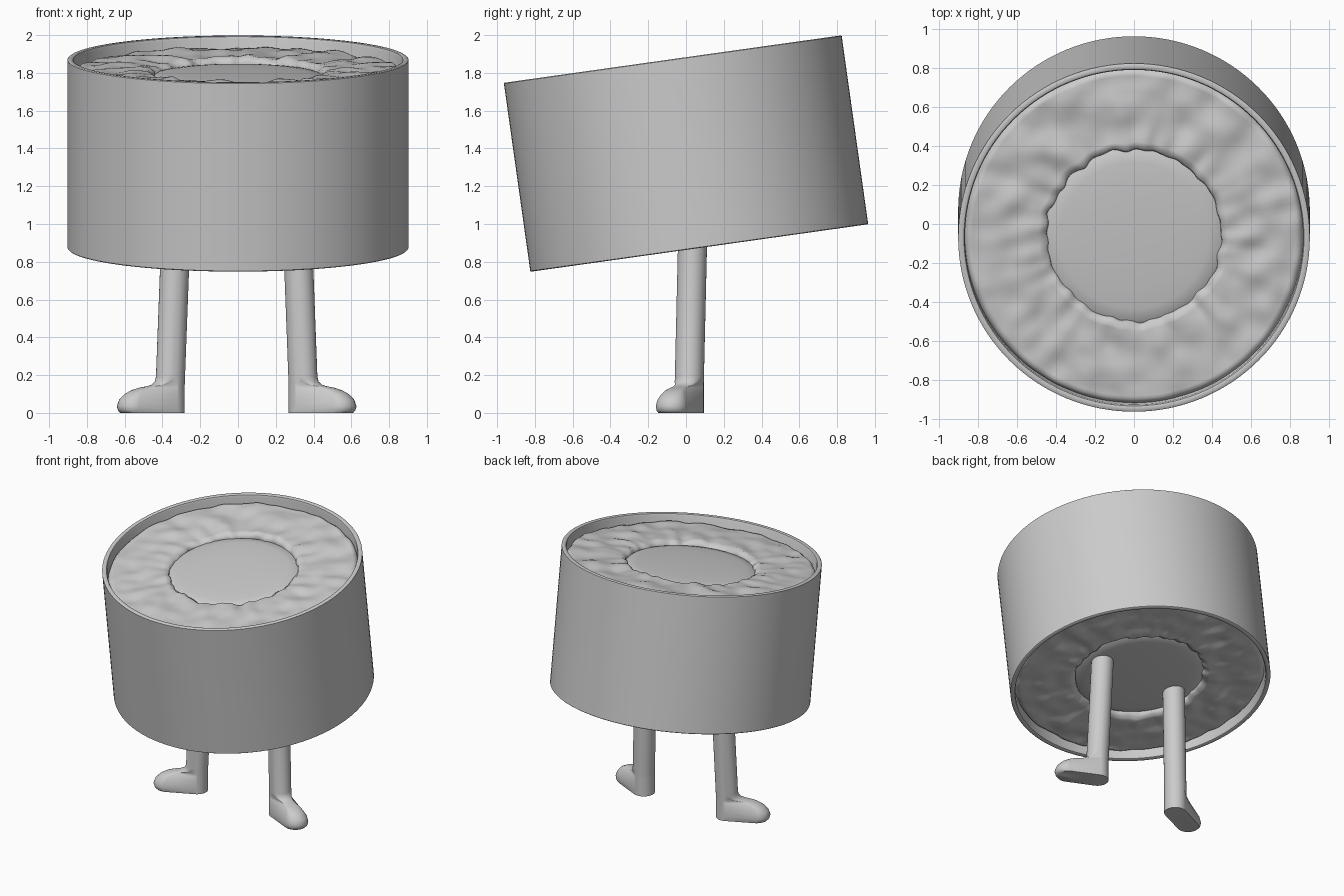
import bpy, bmesh
from math import sin, cos, pi, radians
from mathutils import Matrix, Vector, noise

if "Cube" in bpy.data.objects:
    bpy.data.objects.remove(bpy.data.objects["Cube"])

TILT = Matrix.Translation((0, 0, 1.373)) @ Matrix.Rotation(radians(8), 4, 'X')


def loft(name, rings, closed=False, matrix=None, angle=40):
    """Skin a list of equal-length point rings; cap the ends or close the loop."""
    bm = bmesh.new()
    rows = [[bm.verts.new(p) for p in ring] for ring in rings]
    n = len(rows[0])
    pairs = list(zip(rows, rows[1:])) + ([(rows[-1], rows[0])] if closed else [])
    for a, b in pairs:
        for i in range(n):
            j = (i + 1) % n
            bm.faces.new((a[i], a[j], b[j], b[i]))
    if not closed:
        bm.faces.new(rows[0])
        bm.faces.new(rows[-1])
    bmesh.ops.recalc_face_normals(bm, faces=bm.faces)
    if matrix:
        bm.transform(matrix)
    me = bpy.data.meshes.new(name)
    bm.to_mesh(me)
    bm.free()
    ob = bpy.data.objects.new(name, me)
    bpy.context.collection.objects.link(ob)
    bpy.ops.object.select_all(action='DESELECT')
    ob.select_set(True)
    bpy.context.view_layer.objects.active = ob
    bpy.ops.object.shade_smooth_by_angle(angle=radians(angle))
    return ob


def circle(r, z, n):
    return [Vector((r * cos(2 * pi * i / n), r * sin(2 * pi * i / n), z)) for i in range(n)]


# Wrapper: thin open tube with softened rims
half = [(0.868, 0.49), (0.873, 0.502), (0.880, 0.505), (0.898, 0.505), (0.903, 0.501)]
profile = half + [(r, -z) for r, z in reversed(half)]
loft("wrapper", [circle(r, z, 128) for r, z in profile], True, TILT)

# Rice: lumpy ring, displaced with radially stretched noise
R_IN, R_OUT, STEPS = 0.445, 0.868, 26
top = [(R_IN, 0.36), (R_IN, 0.41), (R_IN + 0.004, 0.432)]
for k in range(STEPS + 1):
    r = R_IN + 0.014 + (R_OUT - R_IN - 0.022) * k / STEPS
    top.append((r, 0.450 - 0.012 * (k == 0) - 0.014 * (k == STEPS)))
top += [(R_OUT, 0.42), (R_OUT, 0.36)]
profile = top + [(r, -z) for r, z in reversed(top)]
rings = []
for r, z in profile:
    ring = circle(r, z, 180)
    for p in ring:
        d = Vector((p.x, p.y, 0)).normalized()
        side = 1 if z > 0 else -1
        streak = noise.noise(Vector((d.x * 7, d.y * 7, r * 4 + side * 9)))
        lump = noise.noise(Vector((p.x * 8, p.y * 8, side * 5)))
        fade = max(0, min(1, (abs(z) - 0.36) / 0.07))
        inner = max(0, 1 - (r - R_IN) / 0.12)
        p.z += side * fade * (0.012 * streak + 0.016 * lump)
        p += d * inner * 0.022 * noise.noise(Vector((d.x * 6, d.y * 6, side * 3)))
    rings.append(ring)
loft("rice", rings, True, TILT, 60)

# Filling: solid core with gently domed ends, slightly recessed
dome = [(0.02, 0.437), (0.15, 0.436), (0.28, 0.432), (0.38, 0.426), (0.44, 0.418), (0.465, 0.40)]
profile = dome + [(r, -z) for r, z in reversed(dome)]
loft("filling", [circle(r, z, 96) for r, z in profile], False, TILT)


# Legs with feet: layers of (height, toe distance, toe radius), then the shin
LEG_R, N = 0.077, 48
LAYERS = [(0.005, 0.208, 0.076), (0.012, 0.214, 0.082), (0.035, 0.218, 0.085), (0.07, 0.212, 0.078),
          (0.10, 0.195, 0.064), (0.12, 0.170, 0.052), (0.133, 0.135, 0.043),
          (0.140, 0.095, 0.043), (0.148, 0.05, 0.055), (0.165, 0.012, 0.072),
          (0.19, 0, LEG_R), (1.0, 0, LEG_R)]
LAYERS[0] = (0, 0.208, 0.076)


def leg(name, side):
    turn = radians(-25)
    rings = []
    for z, toe, toe_r in LAYERS:
        ring = []
        lean = max(0, z - 0.15) / 0.85
        for i in range(N):
            a = 2 * pi * (i + 0.5) / N
            front = cos(a) > 0
            r = toe_r if front else LEG_R
            u, v = r * cos(a) + (toe if front else 0), r * sin(a)
            x = 0.352 - 0.032 * lean + u * cos(turn) - v * sin(turn)
            y = 0.017 + 0.020 * lean + u * sin(turn) + v * cos(turn)
            ring.append(Vector((side * x - 0.007, y, z)))
        rings.append(ring)
    loft(name, rings, angle=50)


leg("right_leg", 1)
leg("left_leg", -1)
